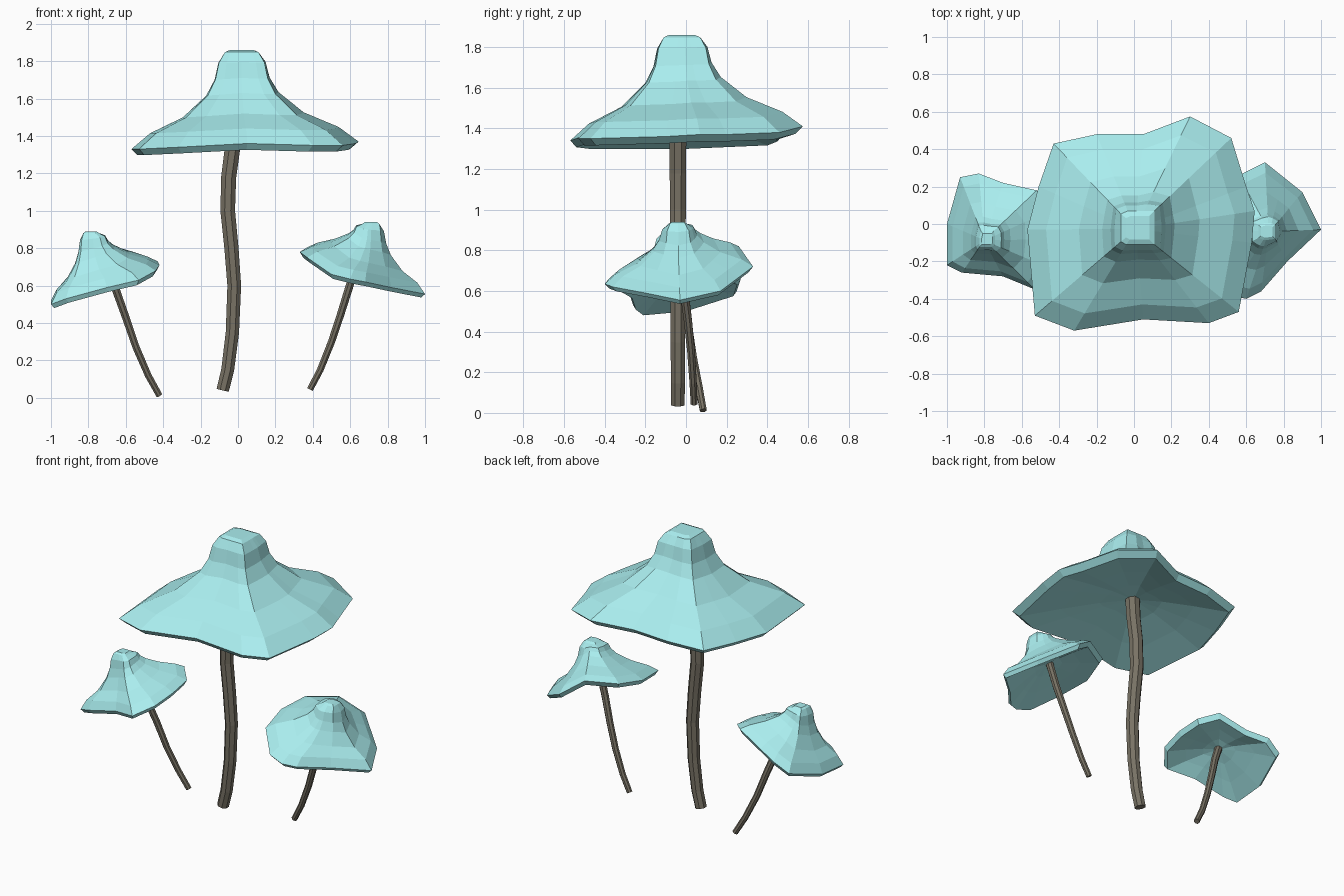
import bpy, bmesh
from math import cos, sin, tau
from mathutils import Vector

if "Cube" in bpy.data.objects:
    bpy.data.objects.remove(bpy.data.objects["Cube"])


def material(name, rgb):
    m = bpy.data.materials.new(name)
    m.diffuse_color = (*rgb, 1)
    m.use_nodes = True
    m.node_tree.nodes["Principled BSDF"].inputs["Base Color"].default_value = m.diffuse_color
    return m


CAP = material("cap_teal", (0.40, 0.85, 0.86))
STEM = material("stem_bark", (0.19, 0.17, 0.13))


def loft(name, rings, mat):
    """Skin a stack of equal-count rings and close both ends, flat shaded."""
    bm = bmesh.new()
    loops = [[bm.verts.new(p) for p in r] for r in rings]
    n = len(loops[0])
    for a, b in zip(loops, loops[1:]):
        for i in range(n):
            j = (i + 1) % n
            bm.faces.new((a[i], a[j], b[j], b[i]))
    bm.faces.new(loops[0])
    bm.faces.new(loops[-1])
    bmesh.ops.recalc_face_normals(bm, faces=bm.faces[:])
    me = bpy.data.meshes.new(name)
    bm.to_mesh(me)
    bm.free()
    me.materials.append(mat)
    ob = bpy.data.objects.new(name, me)
    bpy.context.collection.objects.link(ob)
    return ob


# Bell profile: (spread from peak to rim, height from rim to peak)
BELL = [(0, 1), (.07, .87), (.11, .70), (.20, .54), (.45, .32), (.80, .16), (1, 0)]


def cap(name, peak, half, ceiling, rim, lip, flare=1.0):
    """Square-topped bell flaring to an uneven rim, hollow underneath."""
    peak, ceiling = Vector(peak), Vector(ceiling)
    rim = [Vector(p) for p in rim]
    mid = sum(rim, Vector()) / len(rim)
    top = []
    for p in rim:
        d = p - mid
        d.z = 0
        top.append(peak + d * (half / max(abs(d.x), abs(d.y))))
    rings = [[p * .7 + peak * .3 for p in top]]
    for t, h in BELL:
        t = t ** flare
        drop = lip if t == 0 else 0          # softened crown edge
        ring = []
        for a, b in zip(top, rim):
            q = a.lerp(b, t)
            q.z = b.z + (a.z - b.z) * h - drop * .3
            ring.append(q)
        rings.append(ring)
    # Rolled lip and hollow underside
    for u, dz in ((.06, -lip), (.4, -lip * .4), (.72, 0), (.95, 0)):
        rings.append([p.lerp(ceiling, u) + Vector((0, 0, dz)) for p in rim])
    return loft(name, rings, CAP)


def stem(name, path, r0, r1, sides=8):
    """Tapered bent stalk with rings square to the path."""
    pts = [Vector(p) for p in path]
    rings = []
    for i, p in enumerate(pts):
        t = (pts[min(i + 1, len(pts) - 1)] - pts[max(i - 1, 0)]).normalized()
        u = Vector((0, 1, 0)).cross(t).normalized()
        v = t.cross(u)
        r = r0 + (r1 - r0) * i / (len(pts) - 1)
        rings.append([p + u * r * cos(tau * (k + .5) / sides)
                      + v * r * sin(tau * (k + .5) / sides) for k in range(sides)])
    return loft(name, rings, STEM)


# Large central mushroom
cap("large_cap", (.02, -.02, 1.86), .09, (-.03, -.04, 1.46), [
    (-.43, .43, 1.35), (-.20, .48, 1.37), (.05, .48, 1.38), (.30, .575, 1.41),
    (.52, .46, 1.38), (.60, .20, 1.37), (.645, .07, 1.37), (.63, -.10, 1.36),
    (.56, -.47, 1.35), (.40, -.53, 1.35), (.05, -.51, 1.36), (-.32, -.57, 1.34),
    (-.53, -.49, 1.33), (-.57, -.03, 1.33), (-.51, .20, 1.34)], .04)
stem("large_stem", [(-.082, -.04, .04), (-.055, -.04, .15), (-.03, -.04, .35),
                    (-.02, -.04, .60), (-.035, -.04, .80), (-.055, -.04, 1.0),
                    (-.05, -.04, 1.18), (-.03, -.04, 1.33), (-.02, -.04, 1.50)], .036, .046)

# Small mushroom on the left, leaning outward
cap("left_cap", (-.785, -.08, .89), .042, (-.70, -.04, .67), [
    (-1.0, 0, .52), (-.93, .25, .60), (-.83, .27, .66), (-.70, .22, .69),
    (-.52, .18, .76), (-.43, .08, .73), (-.42, -.08, .71), (-.44, -.24, .68),
    (-.53, -.35, .63), (-.70, -.28, .59), (-.92, -.26, .53), (-1.0, -.22, .50)],
    .03, .85)
stem("left_stem", [(-.42, .085, .012), (-.48, .065, .12), (-.545, .035, .27),
                   (-.60, .01, .43), (-.65, -.02, .57), (-.70, -.04, .69)], .018, .024)

# Small mushroom on the right, leaning outward
cap("right_cap", (.71, -.04, .94), .045, (.66, -.03, .75), [
    (1.0, -.03, .555), (.90, .17, .60), (.80, .25, .66), (.70, .33, .72),
    (.56, .26, .82), (.38, .16, .81), (.33, -.02, .78), (.37, -.24, .75),
    (.50, -.38, .66), (.60, -.40, .635), (.68, -.36, .62), (.82, -.20, .59)],
    .03, .85)
stem("right_stem", [(.385, .04, .045), (.44, .035, .15), (.50, .025, .30),
                    (.55, .01, .45), (.60, -.01, .61), (.65, -.02, .77)], .018, .024)
